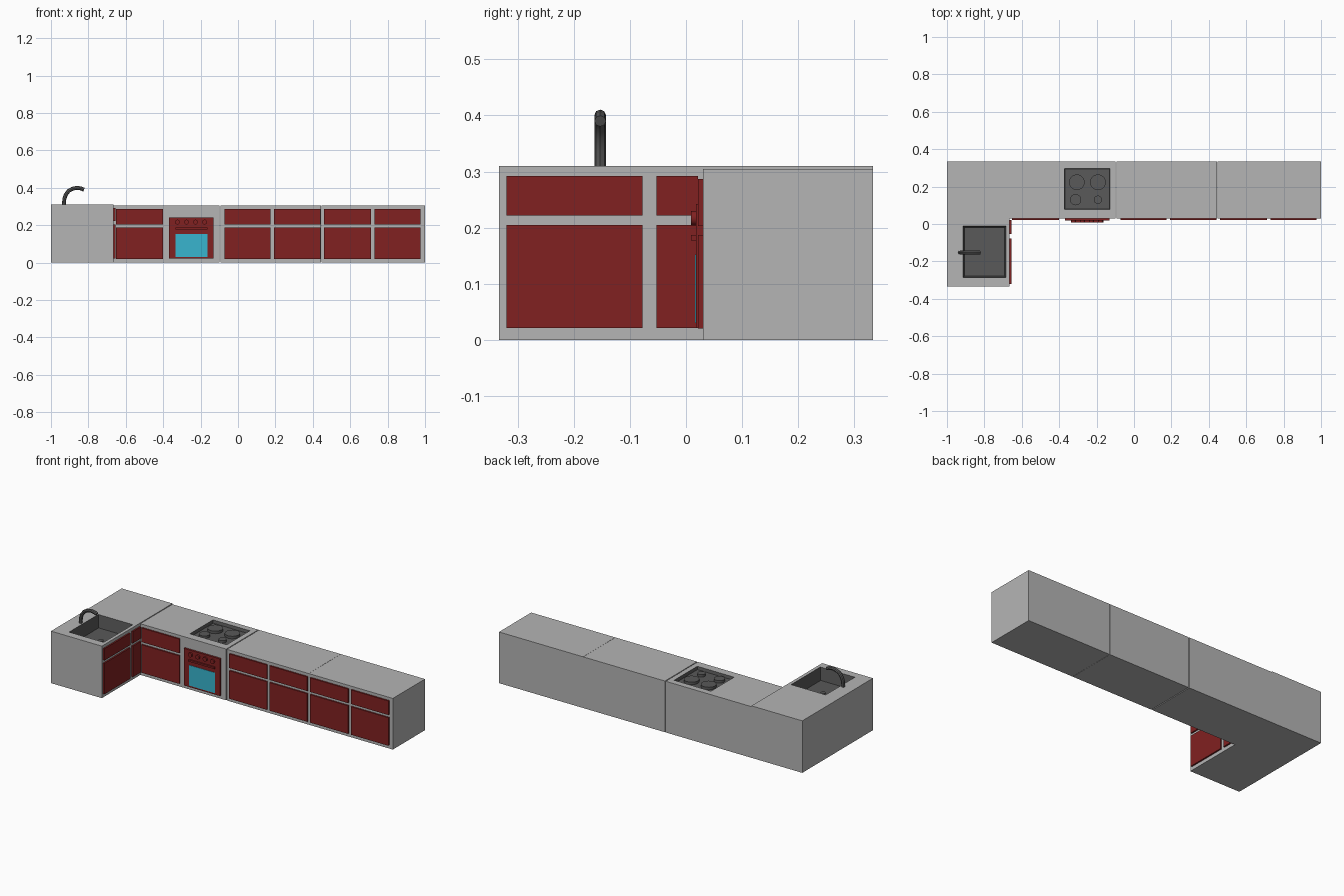
import bpy, bmesh
from mathutils import Matrix, Vector

if "Cube" in bpy.data.objects:
    bpy.data.objects.remove(bpy.data.objects["Cube"])


def material(name, rgb):
    m = bpy.data.materials.new(name)
    m.diffuse_color = (*rgb, 1)
    m.use_nodes = True
    m.node_tree.nodes["Principled BSDF"].inputs["Base Color"].default_value = m.diffuse_color
    return m


GREY = material("light_grey", (0.46, 0.46, 0.46))
DARK = material("dark_grey", (0.10, 0.10, 0.10))
RED = material("red", (0.22, 0.015, 0.015))
CYAN = material("cyan_glass", (0.04, 0.46, 0.62))


def finish(name, bm, mat):
    me = bpy.data.meshes.new(name)
    bm.to_mesh(me)
    bm.free()
    ob = bpy.data.objects.new(name, me)
    bpy.context.collection.objects.link(ob)
    me.materials.append(mat)
    return ob


def box(name, x, y, z, mat=GREY, taper=0.0):
    """Box from ranges; taper pulls the bottom edges inwards."""
    bm = bmesh.new()
    bmesh.ops.create_cube(bm, size=1)
    for v in bm.verts:
        t = taper if v.co.z < 0 else 0
        v.co = Vector((x[0] + t if v.co.x < 0 else x[1] - t,
                       y[0] + t if v.co.y < 0 else y[1] - t,
                       z[0] if v.co.z < 0 else z[1]))
    return finish(name, bm, mat)


def cylinder(name, centre, r, depth, mat, axis="Z", sides=20):
    bm = bmesh.new()
    bmesh.ops.create_cone(bm, cap_ends=True, segments=sides, radius1=r, radius2=r, depth=depth)
    rot = Matrix.Rotation(1.5707963, 4, "X") if axis == "Y" else Matrix()
    bm.transform(Matrix.Translation(centre) @ rot)
    ob = finish(name, bm, mat)
    select(ob)
    bpy.ops.object.shade_smooth_by_angle()
    return ob


def select(ob):
    bpy.ops.object.select_all(action="DESELECT")
    ob.select_set(True)
    bpy.context.view_layer.objects.active = ob


def recess(ob, x, y, top, depth, taper):
    """Sink a dark pocket into the top of a cabinet."""
    # the cutter rises above the worktop at the same slope
    k = taper / depth
    up = 0.01
    cutter = box("cutter", (x[0] - k * up, x[1] + k * up), (y[0] - k * up, y[1] + k * up),
                 (top - depth, top + up), DARK, taper + k * up)
    cutter.hide_render = True
    mod = ob.modifiers.new("pocket", "BOOLEAN")
    mod.operation = "DIFFERENCE"
    mod.solver = "EXACT"
    mod.object = cutter
    select(ob)
    bpy.ops.object.modifier_apply(modifier=mod.name)
    bpy.data.objects.remove(cutter)
    ob.data.materials.clear()
    ob.data.materials.append(GREY)
    ob.data.materials.append(DARK)
    for p in ob.data.polygons:
        c = p.center
        inside = (x[0] - 0.001 < c.x < x[1] + 0.001 and y[0] - 0.001 < c.y < y[1] + 0.001
                  and top - depth - 0.001 < c.z < top - 0.001)
        p.material_index = 1 if inside else 0


BACK, FRONT, TOP = 0.333, 0.03, 0.305

# Cabinet bodies
sink_cabinet = box("sink_cabinet", (-1, -0.665), (-0.333, BACK), (0, 0.31))
oven_cabinet = box("oven_cabinet", (-0.665, -0.099), (FRONT, BACK), (0, TOP))
box("middle_cabinet", (-0.094, 0.4445), (FRONT, BACK), (0, TOP))
box("end_cabinet", (0.4455, 1), (FRONT, BACK), (0, TOP))

# Sink basin, drain and hob pocket
recess(sink_cabinet, (-0.913, -0.685), (-0.287, -0.012), 0.31, 0.075, 0.008)
recess(oven_cabinet, (-0.372, -0.129), (0.078, 0.296), TOP, 0.018, 0.003)
cylinder("sink_drain", (-0.799, -0.15, 0.237), 0.015, 0.006, DARK, sides=16)

# Burners
for i, (x, y, r) in enumerate([(-0.306, 0.223, 0.042), (-0.193, 0.223, 0.042),
                               (-0.312, 0.13, 0.03), (-0.193, 0.13, 0.022)]):
    cylinder(f"burner_{i + 1}", (x, y, 0.294), r, 0.016, DARK)

# Drawers and doors along the long run
for i, (x0, x1) in enumerate([(-0.652, -0.402), (-0.073, 0.175), (0.193, 0.442),
                              (0.46, 0.71), (0.729, 0.977)]):
    box(f"run_door_{i + 1}", (x0, x1), (0.021, FRONT), (0.02, 0.187), RED)
    box(f"run_drawer_{i + 1}", (x0, x1), (0.021, FRONT), (0.203, 0.287), RED)

# Drawers and doors on the side of the sink leg
for i, (y0, y1) in enumerate([(-0.32, -0.078), (-0.053, 0.021)]):
    box(f"sink_door_{i + 1}", (-0.665, -0.656), (y0, y1), (0.021, 0.205), RED)
    box(f"sink_drawer_{i + 1}", (-0.665, -0.656), (y0, y1), (0.222, 0.292), RED)

# Oven front, window, handle and knobs
box("oven_front", (-0.37, -0.132), (0.018, FRONT), (0.021, 0.242), RED)
box("oven_window", (-0.335, -0.163), (0.016, 0.02), (0.03, 0.152), CYAN)
box("oven_handle", (-0.335, -0.163), (0.009, 0.019), (0.177, 0.187), RED)
for i in range(4):
    cylinder(f"oven_knob_{i + 1}", (-0.324 + i * 0.0485, 0.0145, 0.217), 0.013, 0.011,
             RED, axis="Y", sides=14)

# Faucet swept along a bent path
path = [(-0.93, 0.305), (-0.929, 0.338), (-0.921, 0.363), (-0.906, 0.383),
        (-0.885, 0.395), (-0.862, 0.4), (-0.841, 0.397), (-0.823, 0.39)]
cu = bpy.data.curves.new("faucet", "CURVE")
cu.dimensions = "3D"
cu.bevel_depth = 0.0105
cu.bevel_resolution = 2
cu.use_fill_caps = True
sp = cu.splines.new("POLY")
sp.points.add(len(path) - 1)
for p, (x, z) in zip(sp.points, path):
    p.co = (x, -0.153, z, 1)
cu.materials.append(DARK)
faucet = bpy.data.objects.new("faucet", cu)
bpy.context.collection.objects.link(faucet)
select(faucet)
bpy.ops.object.convert(target="MESH")
bpy.ops.object.shade_smooth_by_angle()
